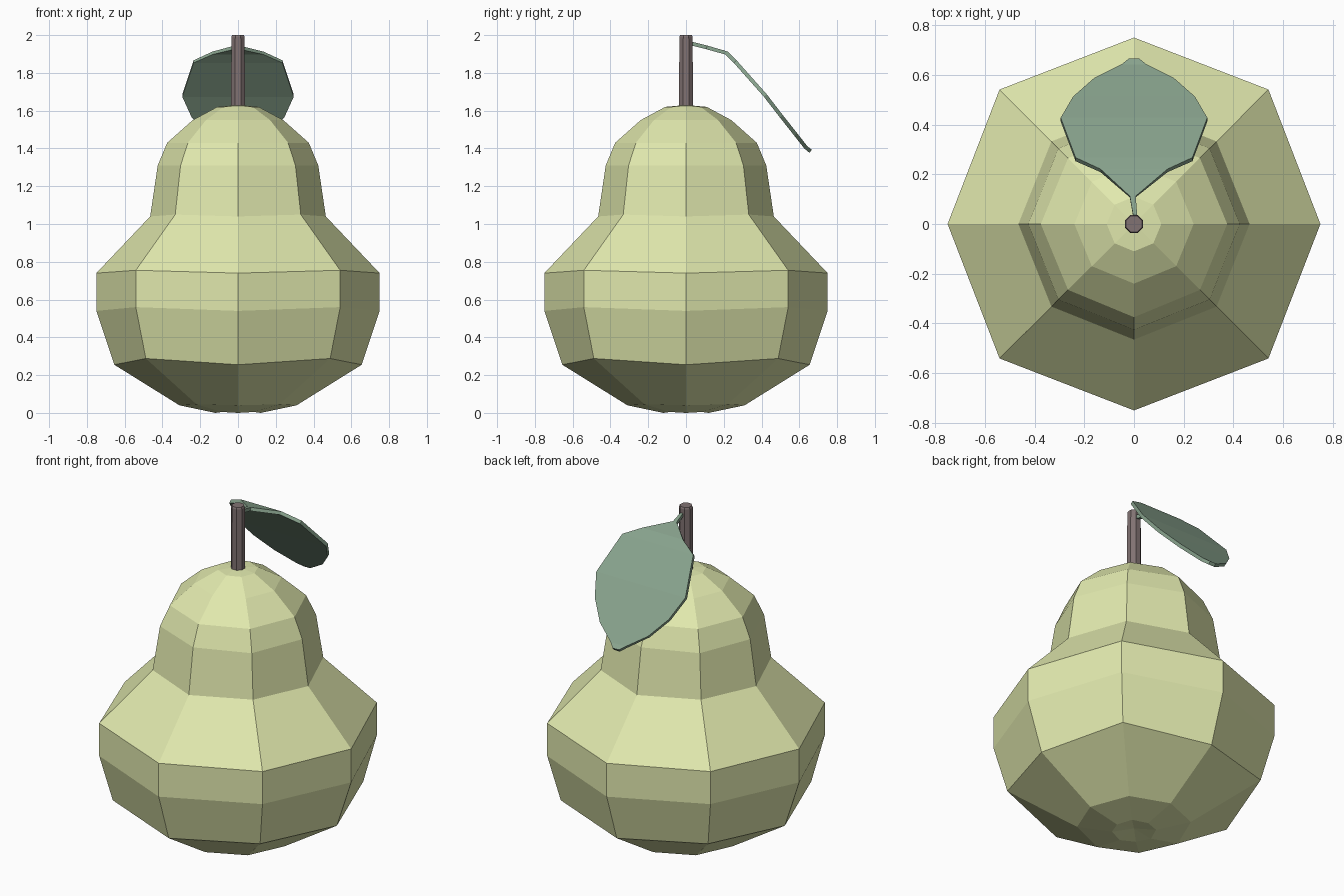
import bpy, bmesh
from math import sin, cos, pi

if "Cube" in bpy.data.objects:
    bpy.data.objects.remove(bpy.data.objects["Cube"])


def material(name, rgb):
    m = bpy.data.materials.new(name)
    m.diffuse_color = (*rgb, 1)
    m.use_nodes = True
    m.node_tree.nodes["Principled BSDF"].inputs["Base Color"].default_value = m.diffuse_color
    return m


def finish(name, bm, mat):
    bmesh.ops.recalc_face_normals(bm, faces=bm.faces)
    me = bpy.data.meshes.new(name)
    bm.to_mesh(me)
    bm.free()
    me.materials.append(mat)
    ob = bpy.data.objects.new(name, me)
    bpy.context.collection.objects.link(ob)
    return ob


def lathe(name, profile, mat, phase=0.0, z_low=None, z_high=None):
    """Eight-sided turned solid; profile rows are (radius, z, diagonal radius, diagonal z)."""
    bm = bmesh.new()
    rings = []
    for r, z, rd, zd in profile:
        ring = []
        for i in range(8):
            a = phase + i * pi / 4
            rr, zz = (rd, zd) if i % 2 else (r, z)
            ring.append(bm.verts.new((rr * cos(a), rr * sin(a), zz)))
        rings.append(ring)
    for lo, hi in zip(rings, rings[1:]):
        for i in range(8):
            j = (i + 1) % 8
            bm.faces.new((lo[i], lo[j], hi[j], hi[i]))
    # Close both ends with a fan to a centre point
    for ring, z in ((rings[0], z_low), (rings[-1], z_high)):
        c = bm.verts.new((0, 0, z))
        for i in range(8):
            bm.faces.new((ring[i], ring[(i + 1) % 8], c))
    return finish(name, bm, mat)


skin = material("pear_skin", (0.75, 0.81, 0.42))
bark = material("stem_brown", (0.22, 0.17, 0.17))
green = material("leaf_green", (0.25, 0.37, 0.27))

# Fruit body
lathe("pear_body", [
    (0.12, 0.00, 0.12, 0.005),
    (0.31, 0.04, 0.31, 0.045),
    (0.655, 0.255, 0.69, 0.288),
    (0.75, 0.54, 0.765, 0.56),
    (0.75, 0.74, 0.765, 0.755),
    (0.465, 1.04, 0.47, 1.05),
    (0.425, 1.31, 0.43, 1.31),
    (0.375, 1.43, 0.375, 1.43),
    (0.24, 1.55, 0.24, 1.55),
    (0.11, 1.62, 0.11, 1.62),
], skin, z_low=0.02, z_high=1.63)

# Stem
lathe("stem", [(0.04, 1.60, 0.04, 1.60), (0.038, 1.99, 0.038, 1.99),
               (0.034, 2.0, 0.034, 2.0)], bark, phase=pi / 8, z_low=1.60, z_high=2.0)

# Leaf: rows of (y, half width, z, x offset) from stem to tip
rows = [(0.03, 0.008, 1.955, 0.005), (0.11, 0.012, 1.935, -0.005),
        (0.215, 0.135, 1.905, 0), (0.26, 0.235, 1.86, 0), (0.42, 0.295, 1.68, 0),
        (0.505, 0.245, 1.57, 0), (0.58, 0.16, 1.475, 0), (0.635, 0.05, 1.405, 0),
        (0.66, 0.02, 1.385, 0)]
bm = bmesh.new()
strip = [[bm.verts.new((x + s * w, y, z)) for s in (-1, 1)] for y, w, z, x in rows]
for a, b in zip(strip, strip[1:]):
    bm.faces.new((a[0], a[1], b[1], b[0]))
leaf = finish("leaf", bm, green)
mod = leaf.modifiers.new("thickness", 'SOLIDIFY')
mod.thickness = 0.02
mod.offset = 0
